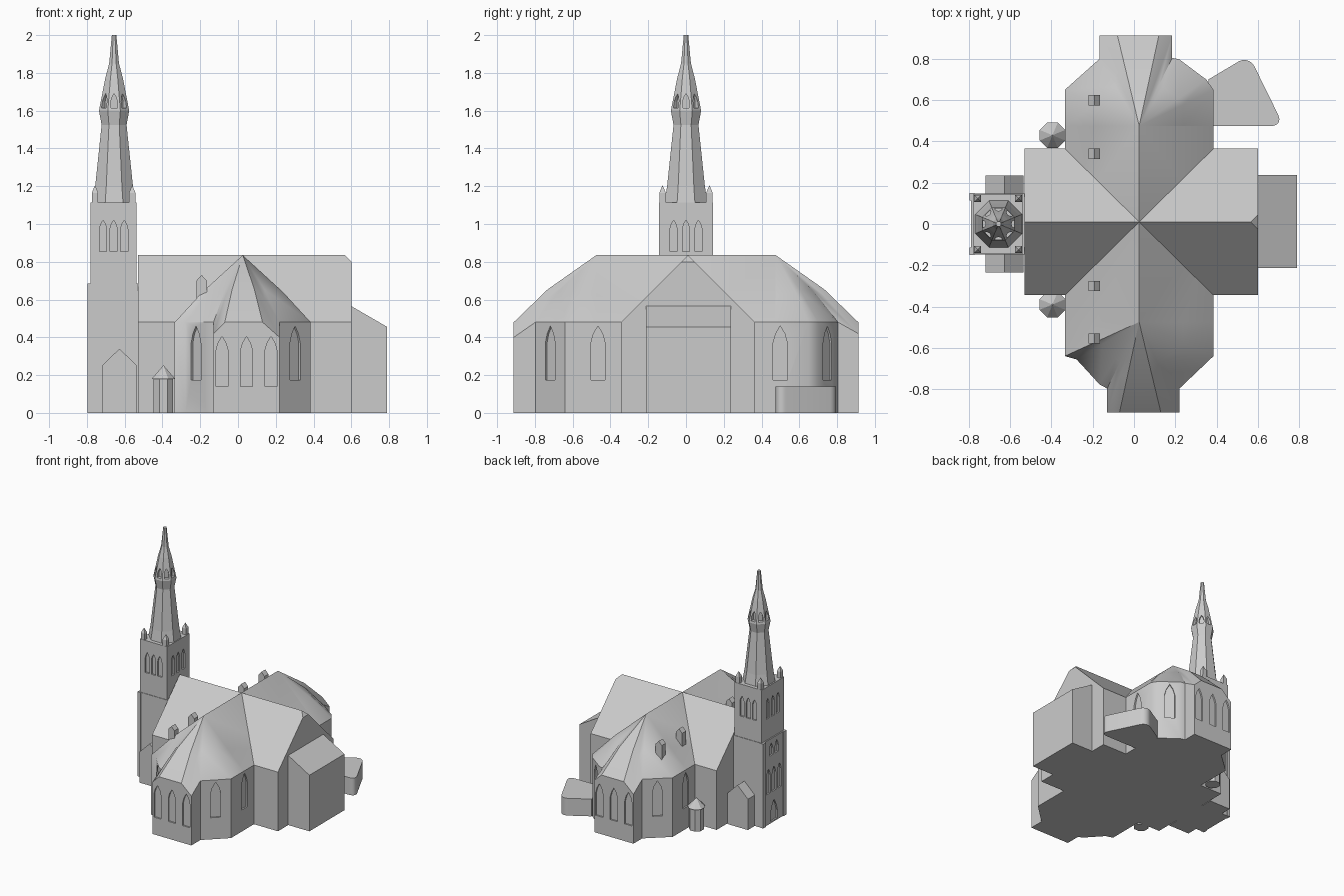
import bpy, bmesh, math
from mathutils import Vector

if "Cube" in bpy.data.objects:
    bpy.data.objects.remove(bpy.data.objects["Cube"])

stone = bpy.data.materials.new("pale grey stone")
stone.diffuse_color = (0.6, 0.6, 0.6, 1)
stone.use_nodes = True
stone.node_tree.nodes["Principled BSDF"].inputs["Base Color"].default_value = stone.diffuse_color


def finish(name, bm):
    bmesh.ops.recalc_face_normals(bm, faces=bm.faces)
    me = bpy.data.meshes.new(name)
    bm.to_mesh(me)
    bm.free()
    me.materials.append(stone)
    ob = bpy.data.objects.new(name, me)
    bpy.context.collection.objects.link(ob)
    return ob


def hull(name, pts):
    bm = bmesh.new()
    for p in pts:
        bm.verts.new(p)
    bmesh.ops.convex_hull(bm, input=bm.verts)
    bmesh.ops.dissolve_limit(bm, angle_limit=0.01, verts=bm.verts, edges=bm.edges)
    return finish(name, bm)


def block(name, x0, x1, y0, y1, z0, z1):
    return hull(name, [(x, y, z) for x in (x0, x1) for y in (y0, y1) for z in (z0, z1)])


def gabled(name, x0, x1, y0, y1, z0, eave, peak):
    """House-shaped block with its ridge along y."""
    section = [(x0, z0), (x1, z0), (x0, eave), (x1, eave), ((x0 + x1) / 2, peak)]
    return hull(name, [(x, y, z) for x, z in section for y in (y0, y1)])


def lathe(name, cx, cy, profile, sides=8):
    """Stack of polygon rings, flat sides facing the axes; profile is (apothem, z)."""
    bm = bmesh.new()
    rings = []
    for r, z in profile:
        r /= math.cos(math.pi / sides)
        ang = [(i + 0.5) * math.tau / sides for i in range(sides)]
        rings.append([bm.verts.new((cx + r * math.cos(a), cy + r * math.sin(a), z)) for a in ang])
    for a, b in zip(rings, rings[1:]):
        for i in range(sides):
            j = (i + 1) % sides
            bm.faces.new((a[i], a[j], b[j], b[i]))
    bm.faces.new(rings[0])
    bm.faces.new(rings[-1])
    return finish(name, bm)


def lancet(bm, a, b, f, z0, z1, w, depth=0.012):
    """Pointed-arch cutter on the wall a-b (outside on the left of a to b)."""
    a, b = Vector((*a, 0)), Vector((*b, 0))
    t = (b - a).normalized()
    n = Vector((-t.y, t.x, 0))
    c = a.lerp(b, f)
    half = [(0.5, z0), (0.5, z1 - 1.2 * w), (0.32, z1 - 0.55 * w)]
    prof = half + [(0, z1)] + [(-u, z) for u, z in reversed(half)]
    rings = [[bm.verts.new(c + t * u * w + n * d + Vector((0, 0, z))) for u, z in prof]
             for d in (-depth, 0.03)]
    for i in range(len(prof)):
        j = (i + 1) % len(prof)
        bm.faces.new((rings[0][i], rings[0][j], rings[1][j], rings[1][i]))
    bm.faces.new(rings[0])
    bm.faces.new(rings[1])


def carve(ob, windows):
    bm = bmesh.new()
    for w in windows:
        lancet(bm, *w)
    cutter = finish("window_cutter", bm)
    cutter.hide_render = True
    mod = ob.modifiers.new("windows", 'BOOLEAN')
    mod.operation, mod.solver, mod.object = 'DIFFERENCE', 'EXACT', cutter
    bpy.context.view_layer.objects.active = ob
    bpy.ops.object.modifier_apply(modifier=mod.name)
    bpy.data.objects.remove(cutter)


def wing(name, eaves, windows):
    """Transept arm with a bulging roof that fans out from the ridge end."""
    s = 1 if eaves[2][1] > 0 else -1
    bm = bmesh.new()
    top = [bm.verts.new(p) for p in eaves]
    low = [bm.verts.new((x, y, 0)) for x, y, z in eaves]
    inner = bm.verts.new((0.025, 0.005, 0.835))
    end = bm.verts.new((0.025, 0.475 * s, 0.835))
    n = len(eaves)
    mid = {}
    for i in range(1, n - 1):
        p = top[i].co.lerp(end.co, 0.41)
        p.z += 0.028 * max(0, min(1, (abs(top[i].co.y) - 0.48) / 0.3))
        mid[i] = bm.verts.new(p)
    for i in range(n - 1):
        bm.faces.new((low[i], low[i + 1], top[i + 1], top[i]))
    for i in range(1, n - 2):
        bm.faces.new((top[i], top[i + 1], mid[i + 1]))
        bm.faces.new((top[i], mid[i + 1], mid[i]))
        bm.faces.new((mid[i], mid[i + 1], end))
    bm.faces.new((top[0], top[1], mid[1], end, inner))
    bm.faces.new((top[-1], inner, end, mid[n - 2], top[-2]))
    bm.faces.new((low[0], top[0], inner, top[-1], low[-1]))
    bm.faces.new(low)
    ob = finish(name, bm)
    carve(ob, windows)
    for p in ob.data.polygons:  # only the roof is smooth
        p.use_smooth = p.normal.z > 0.1
    ob.data.set_sharp_from_angle(angle=math.radians(35))


# nave with a slightly clipped east gable
hull("nave", [(x, y, z) for x in (-0.53, 0.6) for y in (-0.345, 0.365) for z in (0, 0.48)]
     + [(-0.53, 0.01, 0.835), (0.565, 0.01, 0.835), (0.6, -0.025, 0.8), (0.6, 0.045, 0.8)])

# south and north transept arms with polygonal ends
E = 0.48
south = [(0.385, 0.005, E), (0.385, -0.475, E), (0.385, -0.64, E), (0.22, -0.797, E),
         (0.22, -0.912, 0.4), (0.13, -0.912, E), (-0.07, -0.912, E), (-0.13, -0.912, 0.42),
         (-0.13, -0.797, E), (-0.167, -0.777, E), (-0.278, -0.656, E), (-0.335, -0.64, E),
         (-0.335, -0.475, E), (-0.335, 0.005, E)]
north = [(-0.335, 0.005, E), (-0.335, 0.475, E), (-0.335, 0.65, E), (-0.167, 0.8, E),
         (-0.167, 0.912, 0.4), (-0.08, 0.912, E), (0.12, 0.912, E), (0.185, 0.912, 0.42),
         (0.185, 0.805, E), (0.22, 0.797, E), (0.35, 0.7, E), (0.385, 0.65, E),
         (0.385, 0.475, E), (0.385, 0.005, E)]
for name, loop, f0, f1 in (("south_transept", south, 0.41, 0.47), ("north_transept", north, 0.41, 0.53)):
    p = [q[:2] for q in loop]
    s = 1 if p[4][1] > 0 else -1
    valley = 0.365 if s > 0 else -0.345
    wins = [(p[4], p[7], f, 0.14, 0.405, 0.065) for f in (0.13, 0.5, 0.87)]
    wins += [(a, b, f, 0.175, 0.46, 0.075) for a, b, f in (
        ((p[0][0], valley), p[2], f0), (p[2], p[3], 0.5),
        (p[9], p[10], 0.5), (p[11], (p[-1][0], valley), f1))]
    wing(name, loop, wins)

# east choir block with lean-to roof
hull("east_block", [(x, y, z) for y in (-0.213, 0.237)
                    for x, z in ((0.55, 0), (0.79, 0), (0.79, 0.455), (0.6, 0.565), (0.55, 0.565))])

# low rounded annex in the north-east corner
bm = bmesh.new()
base = bm.faces.new([bm.verts.new((x, y, 0)) for x, y in
                     ((0.36, 0.475), (0.725, 0.475), (0.557, 0.817), (0.36, 0.7))])
ext = bmesh.ops.extrude_face_region(bm, geom=[base], use_keep_orig=True)
bmesh.ops.translate(bm, vec=(0, 0, 0.14), verts=[v for v in ext["geom"] if isinstance(v, bmesh.types.BMVert)])
corners = [e for e in bm.edges if abs(e.verts[0].co.z - e.verts[1].co.z) > 0.1 and e.verts[0].co.x > 0.4]
bmesh.ops.bevel(bm, geom=corners, offset=0.06, segments=8, profile=0.5, affect='EDGES')
annex = finish("annex", bm)
for poly in annex.data.polygons:
    poly.use_smooth = abs(poly.normal.z) < 0.5
annex.data.set_sharp_from_angle(angle=math.radians(35))

# stair turrets
for name, y in (("south_turret", -0.39), ("north_turret", 0.43)):
    lathe(name, -0.395, y, [(0.052, 0), (0.052, 0.18), (0.062, 0.18), (0.002, 0.25)])

# roof dormers
for i, y in enumerate((-0.555, -0.3, 0.34, 0.6)):
    gabled(f"dormer_{i + 1}", -0.22, -0.165, y - 0.025, y + 0.025, 0.55, 0.7, 0.73)

# porches either side of the tower
for name, y in (("south_porch", -0.235), ("north_porch", 0.235)):
    gabled(name, -0.72, -0.535, y, 0, 0, 0.25, 0.34)

# tower: lower stage with west door and windows, then belfry
lower = block("tower_lower", -0.79, -0.53, -0.147, 0.147, 0, 0.685)
west = ((-0.79, -0.147), (-0.79, 0.147))
carve(lower, [(*west, 0.5, 0.012, 0.18, 0.09)]
      + [(*west, f, 0.25, 0.45, 0.045) for f in (0.26, 0.5, 0.74)]
      + [(*west, f, 0.55, 0.65, 0.045) for f in (0.38, 0.62)])
belfry = block("tower_belfry", -0.78, -0.537, -0.143, 0.143, 0.68, 1.115)
c = [(-0.78, -0.143), (-0.78, 0.143), (-0.537, 0.143), (-0.537, -0.143)]
carve(belfry, [(c[i], c[(i + 1) % 4], f, 0.855, 1.02, 0.038)
               for i in range(4) for f in (0.27, 0.5, 0.73)])

# west corner buttresses and corner pinnacles
for i, y in enumerate((-0.132, 0.132)):
    block(f"buttress_{i + 1}", -0.797, -0.77, y - 0.018, y + 0.018, 0, 0.685)
    for j, x in enumerate((-0.757, -0.56)):
        y2 = y * 0.94
        hull(f"pinnacle_{i + 1}_{j + 1}",
             [(x + a, y2 + b, z) for a in (-0.017, 0.017) for b in (-0.017, 0.017) for z in (1.1, 1.165)]
             + [(x, y2, 1.205)])

# octagonal spire with a lantern
sx = -0.656
spire = lathe("spire", sx, 0, [(0.114, 1.11), (0.1, 1.2), (0.066, 1.525), (0.08, 1.6),
                               (0.047, 1.77), (0.026, 1.85), (0.012, 2.0)])
openings = []
for k in range(8):
    a = k * math.pi / 4
    n, t = Vector((math.cos(a), math.sin(a))), Vector((math.sin(a), -math.cos(a)))
    m = Vector((sx, 0)) + n * 0.075
    openings.append((m - t * 0.03, m + t * 0.03, 0.5, 1.615, 1.69, 0.034, 0.025))
carve(spire, openings)
